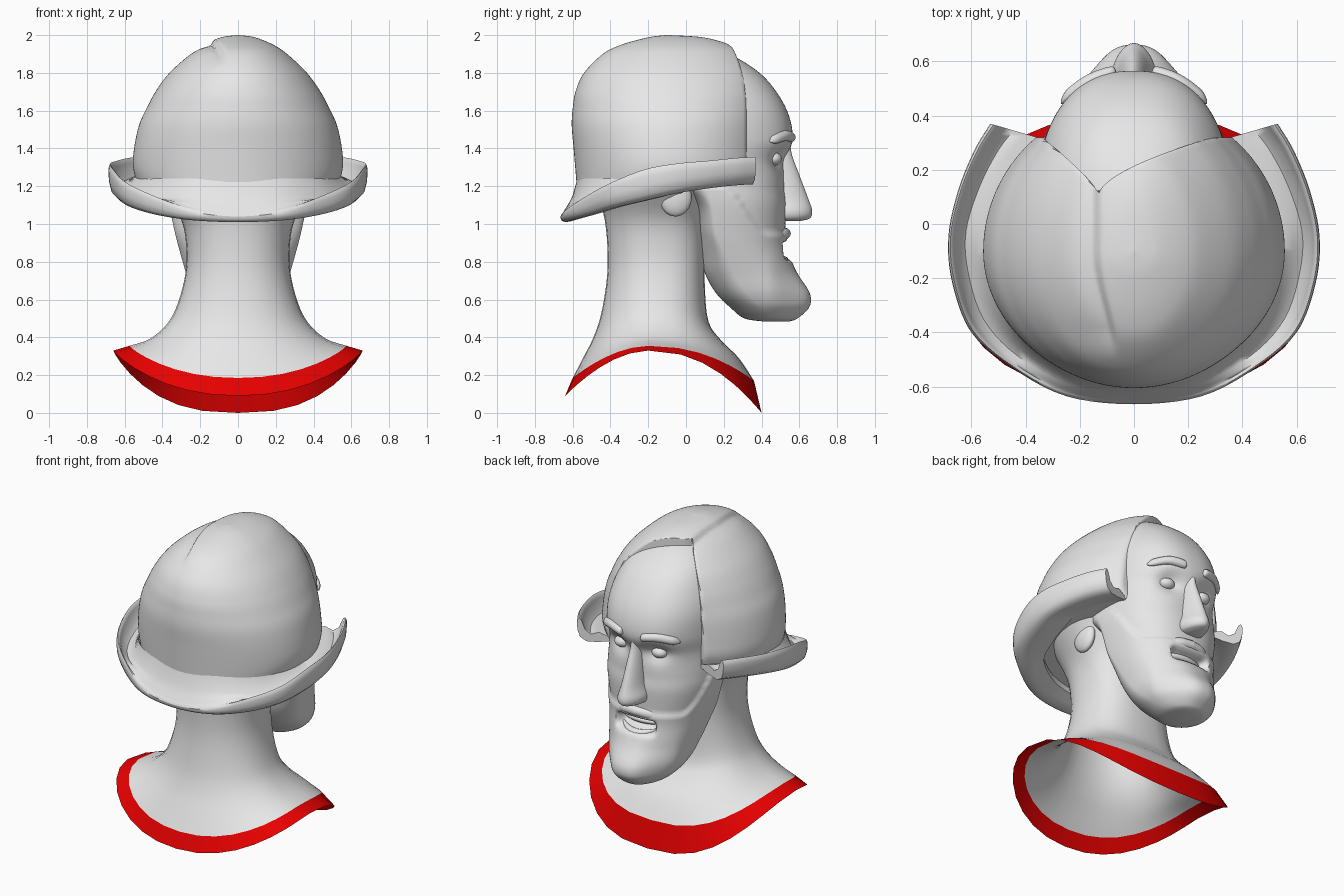
import bpy, bmesh, math
from math import sin, cos, pi, exp


def material(name, rgb):
    m = bpy.data.materials.new(name)
    m.diffuse_color = (*rgb, 1)
    return m


GREY = material("clay_grey", (0.8, 0.8, 0.8))
RED = material("collar_red", (0.8, 0.0, 0.0))


def smooth(t):
    t = max(0.0, min(1.0, t))
    return t * t * (3 - 2 * t)


def spline(rows, steps):
    """Catmull-Rom interpolation through rows of numbers."""
    if steps == 1:
        return rows
    out = []
    for i in range(len(rows) - 1):
        p0, p1, p2, p3 = (rows[max(0, min(len(rows) - 1, i + k))] for k in (-1, 0, 1, 2))
        for s in range(steps):
            t = s / steps
            out.append([0.5 * (2 * b + (c - a) * t + (2 * a - 5 * b + 4 * c - d) * t * t
                               + (3 * b - a - 3 * c + d) * t ** 3)
                        for a, b, c, d in zip(p0, p1, p2, p3)])
    return out + [rows[-1]]


def skin(name, rings, caps=True, mat=GREY, angle=40):
    """Surface through a list of equal closed rings."""
    bm = bmesh.new()
    vs = [[bm.verts.new(p) for p in r] for r in rings]
    n = len(vs[0])
    for a, b in zip(vs, vs[1:]):
        for i in range(n):
            j = (i + 1) % n
            bm.faces.new((a[i], a[j], b[j], b[i]))
    if caps:
        bm.faces.new(vs[0][::-1])
        bm.faces.new(vs[-1])
    bmesh.ops.recalc_face_normals(bm, faces=bm.faces)
    me = bpy.data.meshes.new(name)
    bm.to_mesh(me)
    bm.free()
    me.materials.append(mat)
    ob = bpy.data.objects.new(name, me)
    bpy.context.collection.objects.link(ob)
    finish(ob, angle)
    return ob


def finish(ob, angle=40):
    bpy.ops.object.select_all(action='DESELECT')
    ob.select_set(True)
    bpy.context.view_layer.objects.active = ob
    bpy.ops.object.shade_smooth_by_angle(angle=math.radians(angle))


def loft(name, rows, n=64, steps=6, nf=2.0, nb=2.0, zp=2.0, deform=None, **kw):
    """Rows: half width, y centre, y back, y front, z side (, z back, z front)."""
    rows = [r if len(r) == 7 else (*r, r[4], r[4]) for r in rows]
    rings = []
    for hw, yc, yb, yf, zs, zb, zf in spline(rows, steps):
        ring = []
        for i in range(n):
            a = 2 * pi * i / n
            c, s = cos(a), sin(a)
            e = 2 / (nf if s > 0 else nb)
            x = hw * math.copysign(abs(c) ** e, c)
            k = abs(s) ** e
            y = yc + k * (yf - yc) if s > 0 else yc - k * (yc - yb)
            z = zs + ((zf if s > 0 else zb) - zs) * abs(s) ** zp
            ring.append(deform(x, y, z) if deform else (x, y, z))
        rings.append(ring)
    return skin(name, rings, **kw)


def tube(name, pts, steps=6, n=12):
    """Round strand: points are x, y, z, radius; lies mostly along x."""
    rings = []
    for x, y, z, r in spline(pts, steps):
        rings.append([(x, y + r * cos(2 * pi * i / n), z + r * sin(2 * pi * i / n))
                      for i in range(n)])
    return skin(name, rings, angle=60)


def ball(name, loc, scale):
    bpy.ops.mesh.primitive_uv_sphere_add(segments=24, ring_count=16, location=loc)
    ob = bpy.context.object
    ob.name = name
    ob.scale = scale
    ob.data.materials.append(GREY)
    finish(ob, 60)


# Neck flaring into the shoulders, open underneath
base = (0.575, -0.2, -0.60, 0.36, 0.355, 0.185, 0.17)
loft("neck", [base,
              (0.47, -0.19, -0.54, 0.28, 0.39, 0.30, 0.29),
              (0.385, -0.18, -0.49, 0.19, 0.46, 0.40, 0.38),
              (0.33, -0.17, -0.45, 0.12, 0.55, 0.52, 0.48),
              (0.285, -0.16, -0.42, 0.10, 0.70, 0.70, 0.66),
              (0.272, -0.16, -0.415, 0.10, 0.85),
              (0.30, -0.16, -0.43, 0.10, 1.02),
              (0.40, -0.16, -0.47, 0.12, 1.17),
              (0.47, -0.16, -0.50, 0.15, 1.26)],
     n=32, steps=4, nf=2.6, nb=2.15, zp=1.7, caps=False, angle=60)

# Red collar band around the open base
loft("collar", [base, (0.66, -0.2, -0.64, 0.40, 0.33, 0.09, 0.0)],
     n=32, steps=1, nf=2.6, nb=2.15, zp=1.7, caps=False, mat=RED, angle=20)


# Head with raised beard, eye sockets and open mouth
def face_shape(x, y, z):
    border = 0.95 + 0.25 * smooth((0.42 - y) / 0.22)
    k = 0.014 * smooth((border - z) / 0.02 + 0.5) * smooth((z - 0.5) / 0.08)
    x += k * x / 0.35
    x *= 1 - 0.25 * smooth((y - 0.42) / 0.2) * smooth((0.88 - z) / 0.15)
    if y > 0.1:
        y += k * (y - 0.1) / 0.45
    if y > 0.3:
        y -= 0.045 * exp(-((abs(x) - 0.13) / 0.075) ** 2 - ((z - 1.35) / 0.06) ** 2)
        y -= 0.08 * smooth((0.15 - abs(x)) / 0.05) * exp(-((z - 0.86) / 0.04) ** 4)
    return x, y, z


loft("head", [(0.05, 0.48, 0.40, 0.55, 0.485),
              (0.13, 0.45, 0.31, 0.59, 0.50),
              (0.19, 0.40, 0.24, 0.635, 0.55),
              (0.235, 0.32, 0.16, 0.64, 0.63),
              (0.265, 0.25, 0.10, 0.575, 0.74),
              (0.295, 0.20, 0.08, 0.53, 0.85),
              (0.32, 0.16, 0.07, 0.525, 0.95),
              (0.35, 0.14, 0.04, 0.53, 1.10),
              (0.36, 0.10, -0.10, 0.52, 1.20),
              (0.37, 0.00, -0.40, 0.525, 1.33),
              (0.37, 0.00, -0.45, 0.565, 1.45),
              (0.36, 0.00, -0.45, 0.535, 1.60),
              (0.31, 0.00, -0.40, 0.44, 1.75),
              (0.24, 0.00, -0.30, 0.32, 1.85),
              (0.12, 0.00, -0.20, 0.17, 1.92),
              (0.01, 0.00, -0.02, 0.02, 1.94)],
     n=120, steps=8, nf=2.4, deform=face_shape, angle=60)


# Swept hair with an off-centre parting and a cut-away front
def hair_shape(x, y, z):
    part = -0.15 + 0.07 * smooth((-0.1 - y) / 0.4)
    d = x - part
    fade = smooth((z - 1.7) / 0.15) * smooth((y + 0.5) / 0.12)
    z -= 0.025 * fade * (exp(d / 0.1) if d < 0 else exp(-(d / 0.015) ** 2))
    u = x + 0.13
    cap = 0.11 + 0.21 * min(1, u / 0.42 if u > 0 else -u / 0.21) ** (0.6 if u > 0 else 0.8)
    return x, min(y, cap), z


loft("hair", [(0.53, -0.1, -0.57, 0.43, 1.20, 1.08, 1.27),
              (0.555, -0.1, -0.58, 0.45, 1.30, 1.22, 1.33),
              (0.55, -0.1, -0.595, 0.45, 1.40),
              (0.525, -0.1, -0.605, 0.45, 1.52),
              (0.485, -0.1, -0.60, 0.45, 1.61),
              (0.437, -0.1, -0.585, 0.44, 1.70),
              (0.365, -0.1, -0.54, 0.40, 1.80),
              (0.26, -0.1, -0.44, 0.31, 1.90),
              (0.185, -0.1, -0.34, 0.23, 1.95),
              (0.09, -0.1, -0.20, 0.09, 1.988),
              (0.008, -0.1, -0.11, -0.09, 2.0)],
     n=160, steps=9, deform=hair_shape, angle=50)

# Flipped-up roll of hair around sides and back
# (outer x, y, inner x, y, inner z, top z, bottom z) from back centre to front
half = [(0.0, -0.665, 0.0, -0.575, 1.24, 1.05, 1.01),
        (0.25, -0.635, 0.225, -0.54, 1.24, 1.08, 1.02),
        (0.45, -0.53, 0.41, -0.43, 1.24, 1.15, 1.05),
        (0.60, -0.40, 0.50, -0.29, 1.24, 1.22, 1.09),
        (0.67, -0.22, 0.54, -0.13, 1.25, 1.29, 1.13),
        (0.685, -0.05, 0.54, 0.0, 1.25, 1.32, 1.165),
        (0.65, 0.12, 0.475, 0.15, 1.26, 1.335, 1.19),
        (0.59, 0.27, 0.40, 0.26, 1.26, 1.35, 1.205),
        (0.53, 0.37, 0.34, 0.315, 1.26, 1.355, 1.21)]
path = [(-a, b, -c, *r) for a, b, c, *r in half[:0:-1]] + half
rings = []
for xo, yo, xi, yi, zi, zt, zb in spline(path, 5):
    d = zt - zb
    w = smooth((d - 0.04) / 0.1)          # flush slope at the back, trough at the sides

    def floor(m, trough):
        return (zi + (zt - zi) * m) * (1 - w) + trough * w

    section = [(0, zi), (0.3, floor(0.5, zb + 0.07)), (0.55, floor(0.72, zb + 0.05)),
               (0.74, floor(0.86, zb + 0.075)), (0.83, floor(0.93, zt - 0.025)),
               (0.88, floor(0.97, zt - 0.006)), (0.94, zt), (0.985, zt - 0.012),
               (1, zt - 0.25 * d), (0.98, zb + 0.45 * d), (0.9, zb + 0.16 * d),
               (0.7, zb), (0.35, zb + 0.005), (0, zb + 0.02), (-0.6, zb + 0.05),
               (-0.6, zb + 0.08)]
    rings.append([(xi + m * (xo - xi), yi + m * (yo - yi), z) for m, z in section])
skin("hair_roll", rings, angle=60)

# Nose
loft("nose", [(0.025, 0.50, 0.45, 0.55, 1.46),
              (0.035, 0.50, 0.45, 0.56, 1.37),
              (0.048, 0.51, 0.45, 0.60, 1.26),
              (0.065, 0.52, 0.45, 0.645, 1.14),
              (0.085, 0.53, 0.45, 0.668, 1.07),
              (0.075, 0.53, 0.46, 0.655, 1.03),
              (0.04, 0.54, 0.50, 0.600, 1.015)], n=32, nf=1.8, angle=60)

# Paired features
for s, side in ((-1, "left"), (1, "right")):
    ball("eye_" + side, (s * 0.135, 0.462, 1.345), (0.05, 0.045, 0.036))
    ball("ear_" + side, (s * 0.335, -0.055, 1.14), (0.04, 0.085, 0.10))
    tube("eyebrow_" + side, [(s * 0.065, 0.55, 1.455, 0.012), (s * 0.085, 0.555, 1.46, 0.026),
                             (s * 0.17, 0.525, 1.468, 0.027), (s * 0.245, 0.475, 1.45, 0.024),
                             (s * 0.27, 0.45, 1.44, 0.008)])
    tube("moustache_" + side, [(0, 0.525, 0.95, 0.03), (s * 0.08, 0.51, 0.945, 0.032),
                               (s * 0.15, 0.47, 0.93, 0.032), (s * 0.21, 0.415, 0.93, 0.022),
                               (s * 0.26, 0.36, 0.945, 0.008)])

# Mouth
ball("teeth", (0, 0.435, 0.875), (0.13, 0.06, 0.03))
tube("lower_lip", [(-0.13, 0.465, 0.84, 0.006), (-0.07, 0.505, 0.815, 0.02),
                   (0, 0.52, 0.805, 0.024), (0.07, 0.505, 0.815, 0.02),
                   (0.13, 0.465, 0.84, 0.006)])
